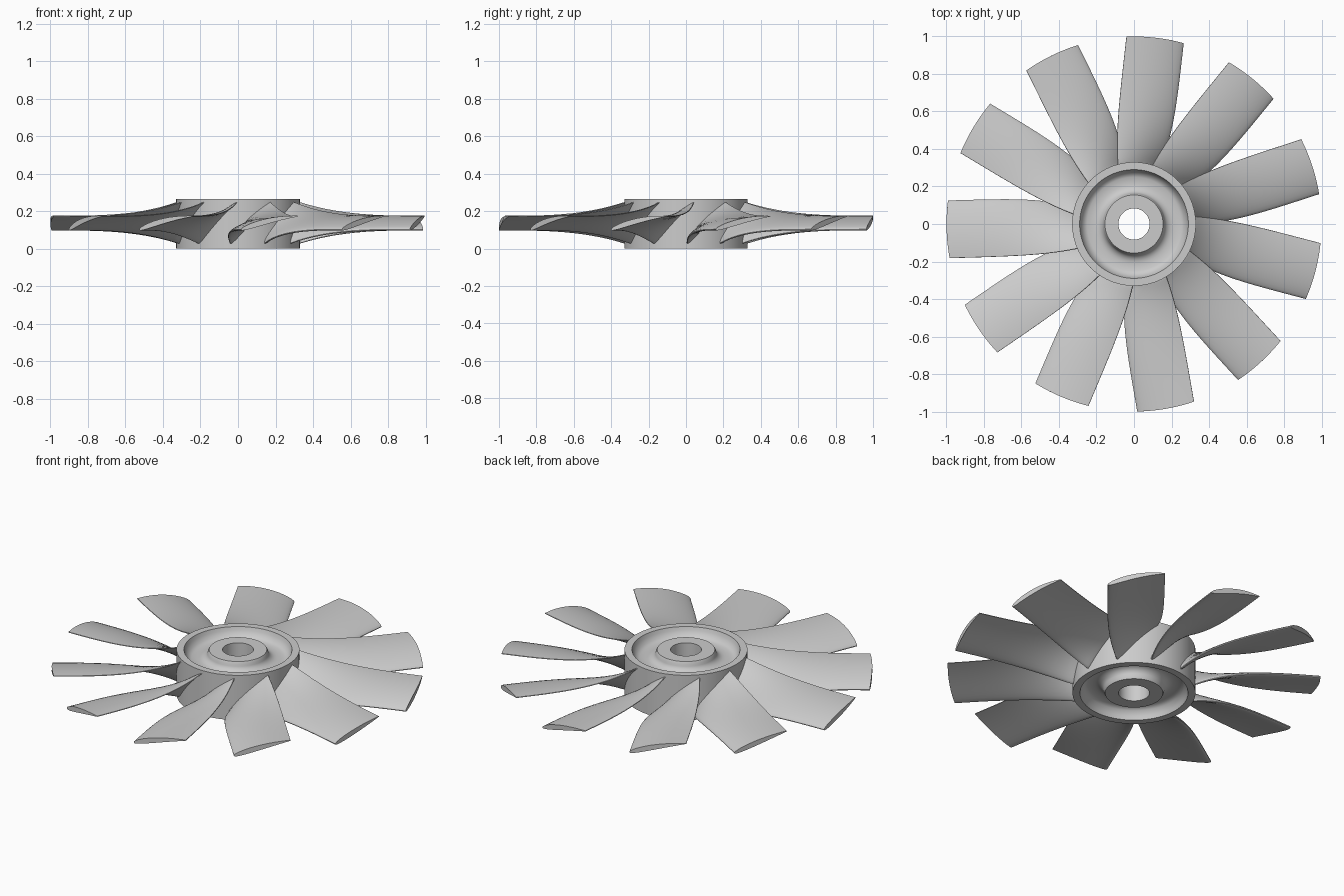
import bpy, bmesh, math

cube = bpy.data.objects.get("Cube")
if cube:
    bpy.data.objects.remove(cube)

grey = bpy.data.materials.new("grey metal")
grey.use_nodes = True
colour = (0.6, 0.6, 0.6, 1)
grey.diffuse_color = colour
grey.node_tree.nodes["Principled BSDF"].inputs["Base Color"].default_value = colour

BLADES = 11
HEIGHT = 0.265


def finish(name, bm, angle):
    bmesh.ops.recalc_face_normals(bm, faces=bm.faces)
    mesh = bpy.data.meshes.new(name)
    bm.to_mesh(mesh)
    bm.free()
    mesh.materials.append(grey)
    obj = bpy.data.objects.new(name, mesh)
    bpy.context.collection.objects.link(obj)
    bpy.ops.object.select_all(action="DESELECT")
    obj.select_set(True)
    bpy.context.view_layer.objects.active = obj
    bpy.ops.object.shade_smooth_by_angle(angle=math.radians(angle))
    return obj


def bridge(bm, a, b):
    n = len(a)
    for i in range(n):
        bm.faces.new((a[i], a[(i + 1) % n], b[(i + 1) % n], b[i]))


# Hub: turned section with a dished recess and a raised boss on both sides
def side_profile(depth):
    points = [(0.33, 0), (0.29, 0), (0.284, 0.35 * depth), (0.27, 0.8 * depth), (0.25, depth)]
    for i in range(7):
        a = math.radians(15 * i)
        points.append((0.21 - 0.048 * math.sin(a), depth - 0.75 * depth * (1 - math.cos(a))))
    return points + [(0.155, 0), (0.083, 0)]


def build_hub(segments=96):
    profile = [(r, HEIGHT - d) for r, d in side_profile(0.055)]
    profile += reversed(side_profile(0.06))
    bm = bmesh.new()
    rings = []
    for s in range(segments):
        a = math.tau * s / segments
        rings.append([bm.verts.new((r * math.cos(a), r * math.sin(a), z)) for r, z in profile])
    for s in range(segments):
        bridge(bm, rings[s], rings[(s + 1) % segments])
    finish("hub", bm, 35)


# Blade: lofted aerofoil sections, steep at the root and shallow at the tip
def section(r, steps=14):
    k = min(1, (1 - r) / 0.67)
    low, high = -0.154 + 0.058 * k ** 4, 0.153 - 0.031 * k ** 4
    rise = 0.036 + 0.074 * k ** 3
    pitch = math.atan2(2 * rise, high - low)
    upper, lower = [], []
    for i in range(steps + 1):
        u = (1 - math.cos(math.pi * i / steps)) / 2
        t = low + (high - low) * u
        z = 0.137 + rise * (2 * u - 1)
        camber = 0.012 * 4 * u * (1 - u)
        half = 0.033 * math.sqrt(u) * (1 - u) + 0.002
        for side, offset in ((upper, camber + half), (lower, camber - half)):
            side.append((t - offset * math.sin(pitch), z + offset * math.cos(pitch)))
    return upper + lower[::-1]


def build_blade(index, rows=24):
    heading = math.radians(83.5) + math.tau * index / BLADES
    bm = bmesh.new()
    loops = []
    for j in range(rows + 1):
        r = 0.315 + 0.685 * (j / rows) ** 1.3
        loop = []
        for t, z in section(r):
            a = heading + math.asin(t / r)
            loop.append(bm.verts.new((r * math.cos(a), r * math.sin(a), z)))
        loops.append(loop)
    for a, b in zip(loops, loops[1:]):
        bridge(bm, a, b)
    bm.faces.new(loops[0])
    bm.faces.new(loops[-1])
    finish(f"blade_{index + 1}", bm, 40)


build_hub()
for n in range(BLADES):
    build_blade(n)
